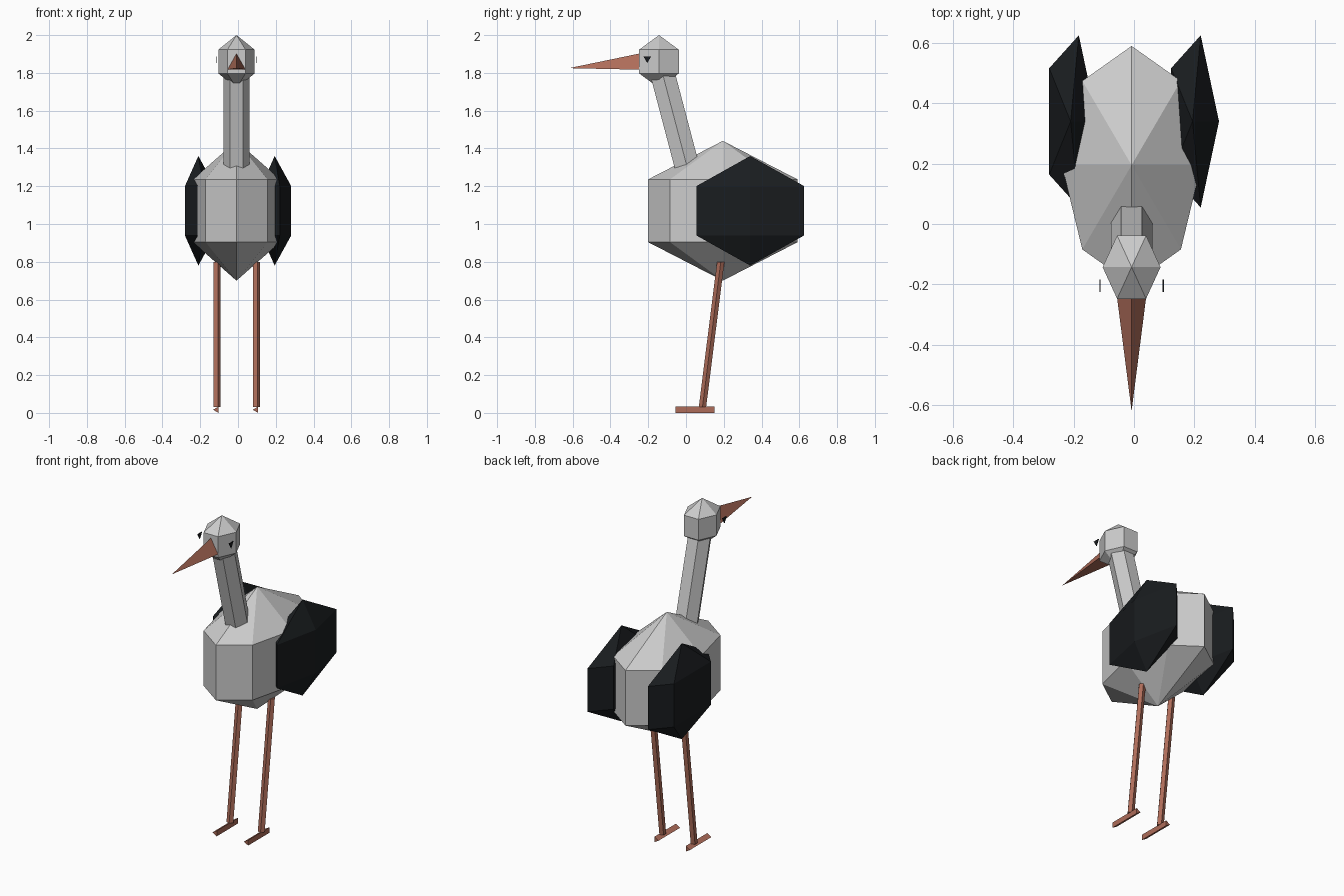
import bpy, bmesh, math
from mathutils import Vector

if "Cube" in bpy.data.objects:
    bpy.data.objects.remove(bpy.data.objects["Cube"])

CX = -0.008  # body axis; the unmirrored wings shift the overall centre


def material(name, rgb):
    m = bpy.data.materials.new(name)
    m.diffuse_color = (*rgb, 1)
    m.use_nodes = True
    m.node_tree.nodes["Principled BSDF"].inputs["Base Color"].default_value = m.diffuse_color
    return m


black = material("black", (0.01, 0.012, 0.014))
brown = material("brown", (0.42, 0.15, 0.10))
X, Y, Z = Vector((1, 0, 0)), Vector((0, 1, 0)), Vector((0, 0, 1))


def loft(name, n, rings, u=X, v=Y, mat=None):
    """Join n-sided rings (centre, radius along u, radius along v); radius 0 is a point."""
    bm = bmesh.new()
    loops = []
    for c, ru, rv in rings:
        count = n if ru else 1
        loops.append([bm.verts.new(Vector(c) + u * ru * math.cos(2 * math.pi * i / n)
                                   + v * rv * math.sin(2 * math.pi * i / n))
                      for i in range(count)])
    for a, b in zip(loops, loops[1:]):
        for i in range(n):
            j = (i + 1) % n
            quad = [a[i % len(a)], a[j % len(a)], b[j % len(b)], b[i % len(b)]]
            bm.faces.new(list(dict.fromkeys(quad)))
    for end in (loops[0], loops[-1]):
        if len(end) > 1:
            bm.faces.new(end)
    bmesh.ops.recalc_face_normals(bm, faces=bm.faces)
    me = bpy.data.meshes.new(name)
    bm.to_mesh(me)
    bm.free()
    ob = bpy.data.objects.new(name, me)
    bpy.context.collection.objects.link(ob)
    if mat:
        me.materials.append(mat)
    return ob


def gem(name, n, x, y, z, rx, ry, rz, mat=None):
    """Low-poly ellipsoid: two equal rings and two poles."""
    h = rz * 0.45
    return loft(name, n, [((x, y, z - rz), 0, 0), ((x, y, z - h), rx, ry),
                          ((x, y, z + h), rx, ry), ((x, y, z + rz), 0, 0)], mat=mat)


# Body and head
gem("body", 8, CX, 0.195, 1.07, 0.231, 0.395, 0.37)
gem("head", 6, CX, -0.143, 1.86, 0.096, 0.121, 0.14)

# Neck, tilted forward from body to head
low, high = Vector((CX, 0.03, 1.21)), Vector((CX, -0.137, 1.845))
across = (high - low).normalized().cross(X).normalized()
loft("neck", 6, [(low, 0.069, 0.075), (high, 0.069, 0.075)], v=across)

# Beak, three-sided
loft("beak", 3, [((CX, -0.20, 1.848), 0.064, 0.062), ((CX, -0.62, 1.825), 0, 0)],
     u=Z, v=X, mat=brown)

for side, s in (("left", -1), ("right", 1)):
    # Wing, five-sided
    gem(side + "_wing", 5, CX + s * 0.202, 0.34, 1.07, 0.0877, 0.30, 0.29, black)
    # Leg, slightly raked
    lx = CX + s * 0.105
    loft(side + "_leg", 5, [((lx, 0.087, 0.03), 0.0205, 0.0205),
                            ((lx, 0.184, 0.80), 0.0205, 0.0205)], mat=brown)
    # Foot, triangular bar
    loft(side + "_foot", 3, [((lx, -0.055, 0.0165), 0.019, 0.019),
                             ((lx, 0.15, 0.0165), 0.019, 0.019)], u=-X, v=Z, mat=brown)
    # Eye, thin triangle
    ex = CX + s * 0.105
    loft(side + "_eye", 3, [((ex - 0.002, -0.205, 1.876), 0.024, 0.024),
                            ((ex + 0.002, -0.205, 1.876), 0.024, 0.024)],
         u=-Z, v=Y, mat=black)
